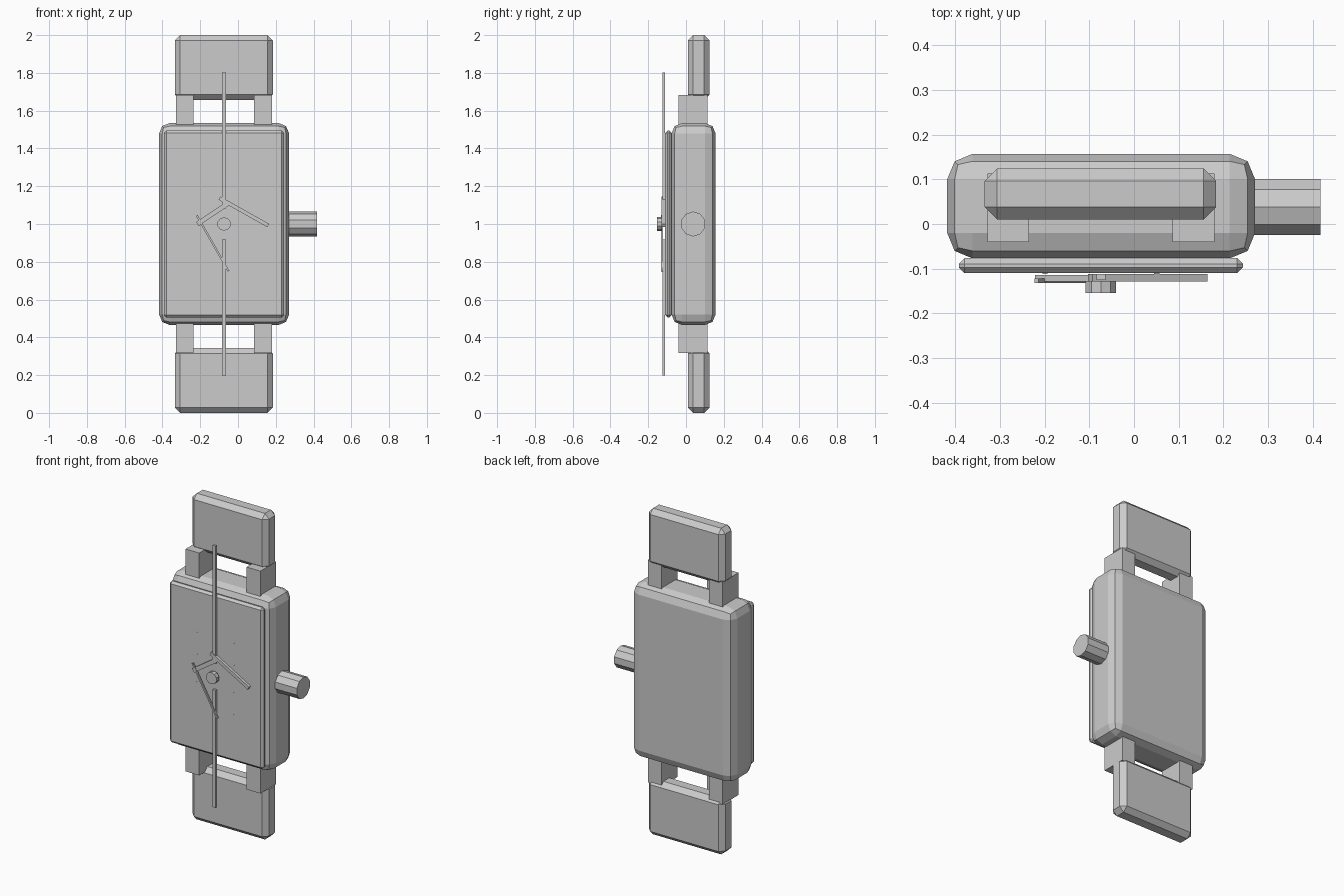
import bpy, bmesh, math
from mathutils import Matrix, Vector

cube = bpy.data.objects.get("Cube")
if cube:
    bpy.data.objects.remove(cube, do_unlink=True)

grey = bpy.data.materials.new("light_grey")
grey.use_nodes = True
grey.diffuse_color = (0.6, 0.6, 0.6, 1)
grey.node_tree.nodes["Principled BSDF"].inputs["Base Color"].default_value = (0.6, 0.6, 0.6, 1)

MID_X, MID_Z = -0.074, 1.0  # centre of the dial


def finish(name, bm):
    mesh = bpy.data.meshes.new(name)
    bmesh.ops.recalc_face_normals(bm, faces=bm.faces)
    bm.to_mesh(mesh)
    bm.free()
    mesh.materials.append(grey)
    obj = bpy.data.objects.new(name, mesh)
    bpy.context.collection.objects.link(obj)
    return obj


def box(name, xs, ys, zs, bevel=0, segments=1):
    """Box between the given limits, with optional bevelled edges."""
    bm = bmesh.new()
    bmesh.ops.create_cube(bm, size=1)
    for v in bm.verts:
        v.co = Vector([(lo + hi) / 2 + c * (hi - lo)
                       for c, (lo, hi) in zip(v.co, (xs, ys, zs))])
    if bevel:
        bmesh.ops.bevel(bm, geom=bm.edges[:], offset=bevel, segments=segments,
                        profile=0.5, affect='EDGES')
    return finish(name, bm)


def bar(name, start, end, width, ys):
    """Thin dial hand between two (x, z) points."""
    a, b = Vector((start[0], 0, start[1])), Vector((end[0], 0, end[1]))
    d = b - a
    obj = box(name, (0, d.length), ys, (-width / 2, width / 2))
    obj.data.transform(Matrix.Translation(a) @ Matrix.Rotation(-math.atan2(d.z, d.x), 4, 'Y'))
    return obj


def rod(name, radius, depth, centre, turn):
    """Ten-sided cylinder."""
    bm = bmesh.new()
    bmesh.ops.create_cone(bm, cap_ends=True, segments=10, radius1=radius,
                          radius2=radius, depth=depth,
                          matrix=Matrix.Translation(centre) @ turn)
    return finish(name, bm)


# Case and raised front plate
box("case", (-0.418, 0.271), (-0.077, 0.157), (0.465, 1.535), 0.057, 2)
box("dial_plate", (-0.392, 0.244), (-0.11, -0.076), (0.505, 1.495), 0.013)

# Strap ends and lugs, top and bottom
for side, s in (("upper", 1), ("lower", -1)):
    def span(near, far):
        return tuple(sorted((MID_Z + s * near, MID_Z + s * far)))
    box(side + "_strap", (-0.334, 0.184), (0.01, 0.124), span(0.657, 1.0), 0.028)
    for hand, xs in (("right", (-0.328, -0.235)), ("left", (0.086, 0.18))):
        box(f"{side}_{hand}_lug", xs, (-0.04, 0.113), span(0.48, 0.682))
    # Long index bars on the dial
    box(side + "_index_bar", (MID_X - 0.01, MID_X + 0.01), (-0.125, -0.112), span(0.082, 0.803))

# Winding crown, first corner toward the front
rod("crown", 0.066, 0.18, (0.327, 0.038, 1.0),
    Matrix.Rotation(math.pi / 2, 4, 'Z') @ Matrix.Rotation(math.pi / 2, 4, 'X'))

# Hands and centre pin
bar("hour_hand", (-0.215, 1.0), (-0.056, 1.107), 0.025, (-0.129, -0.114))
bar("minute_hand", (-0.098, 1.137), (0.16, 0.992), 0.02, (-0.129, -0.112))
bar("second_hand", (-0.218, 1.045), (-0.05, 0.75), 0.01, (-0.132, -0.122))
rod("centre_pin", 0.036, 0.027, (MID_X, -0.1405, MID_Z), Matrix.Rotation(math.pi / 2, 4, 'X'))

# Tiny hour marks that barely break the dial surface
for sx in (-1, 1):
    for dz in (-0.21, -0.075, 0.095, 0.23):
        x, z = MID_X + sx * 0.125, MID_Z + dz
        box("hour_mark", (x - 0.006, x + 0.006), (-0.112, -0.106), (z - 0.003, z + 0.003))
